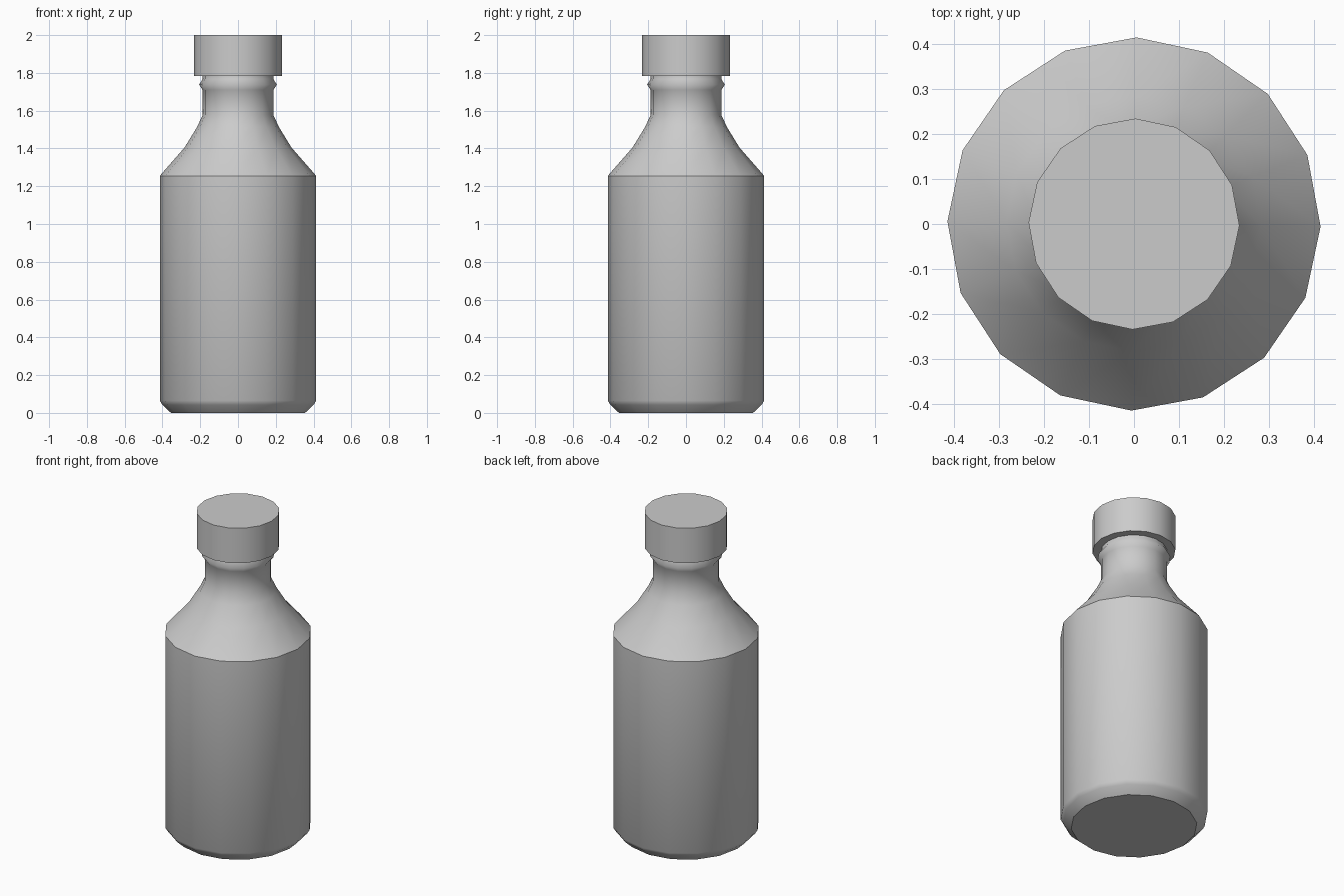
import bpy, bmesh, math

if "Cube" in bpy.data.objects:
    bpy.data.objects.remove(bpy.data.objects["Cube"])

SIDES = 16
TURN = math.radians(-0.8)   # the model is very slightly twisted


def lathe(name, profile, sharp_rings):
    """Revolve (radius, height) points, cap both ends, mark some rings sharp."""
    bm = bmesh.new()
    rings = []
    for r, z in profile:
        rings.append([bm.verts.new((r * math.cos(TURN + 2 * math.pi * i / SIDES),
                                    r * math.sin(TURN + 2 * math.pi * i / SIDES), z))
                      for i in range(SIDES)])
    for a, b in zip(rings, rings[1:]):
        for i in range(SIDES):
            j = (i + 1) % SIDES
            bm.faces.new((a[i], a[j], b[j], b[i]))
    bm.faces.new(rings[0][::-1])
    bm.faces.new(rings[-1])
    for f in bm.faces:
        f.smooth = True
    for k in sharp_rings:
        ring = rings[k]
        for i in range(SIDES):
            bm.edges.get((ring[i], ring[(i + 1) % SIDES])).smooth = False
    mesh = bpy.data.meshes.new(name)
    bm.to_mesh(mesh)
    bm.free()
    obj = bpy.data.objects.new(name, mesh)
    bpy.context.collection.objects.link(obj)
    return obj


# Bottle: chamfered base, straight body, curved shoulder, neck with bead
lathe("bottle", [
    (0.355, 0.0), (0.400, 0.042), (0.414, 0.065),
    (0.414, 1.255),
    (0.283, 1.405), (0.217, 1.513), (0.187, 1.578),
    (0.187, 1.710), (0.206, 1.737), (0.187, 1.768), (0.187, 1.790),
], [0, 3, 10])

# Screw cap
lathe("cap", [(0.234, 1.783), (0.234, 2.0)], [0, 1])
